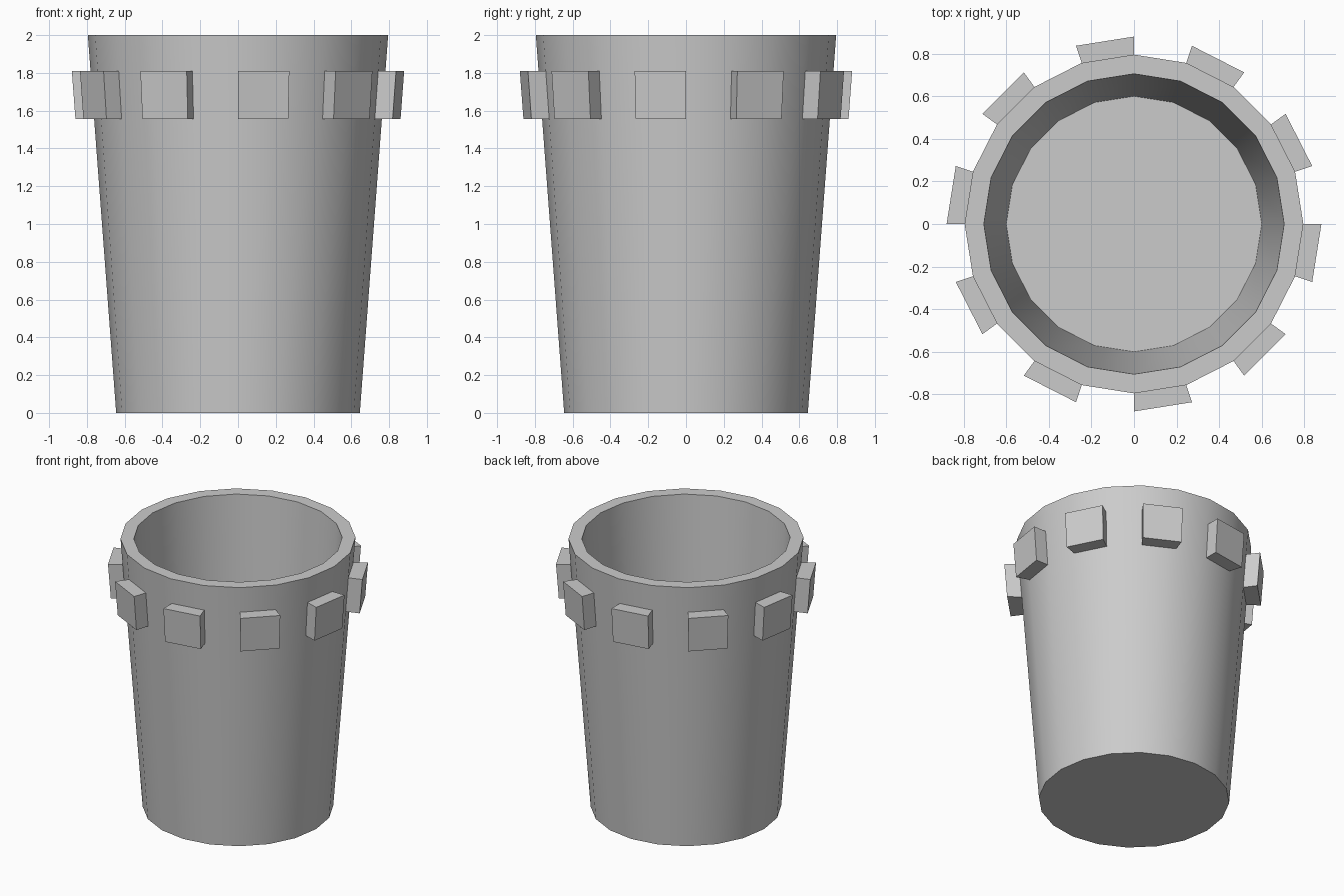
import bpy
import bmesh
import math

if "Cube" in bpy.data.objects:
    bpy.data.objects.remove(bpy.data.objects["Cube"])

SIDES = 20
STEP = 2 * math.pi / SIDES


def outer_radius(z):
    return 0.645 + 0.075 * z


def polar(r, i, z):
    return (r * math.cos(i * STEP), r * math.sin(i * STEP), z)


def finish(name, bm, smooth):
    bmesh.ops.recalc_face_normals(bm, faces=bm.faces)
    mesh = bpy.data.meshes.new(name)
    bm.to_mesh(mesh)
    bm.free()
    obj = bpy.data.objects.new(name, mesh)
    bpy.context.collection.objects.link(obj)
    if smooth:
        bpy.ops.object.select_all(action='DESELECT')
        obj.select_set(True)
        bpy.context.view_layer.objects.active = obj
        bpy.ops.object.shade_smooth_by_angle(angle=math.radians(30))
    return obj


# Tapered vessel: base, outer wall, flat rim, inner wall, floor
profile = [(outer_radius(0), 0), (outer_radius(2), 2), (0.705, 2), (0.60, 0.12)]
bm = bmesh.new()
rings = [[bm.verts.new(polar(r, i, z)) for i in range(SIDES)] for r, z in profile]
for a, b in zip(rings, rings[1:]):
    for i in range(SIDES):
        j = (i + 1) % SIDES
        bm.faces.new((a[i], a[j], b[j], b[i]))
bm.faces.new(rings[0])
bm.faces.new(rings[-1])
finish("vessel", bm, True)

# Raised blocks on every other side, rooted slightly inside the wall
bm = bmesh.new()
for i in range(1, SIDES, 2):
    quads = []
    for offset in (-0.02, 0.099):
        quads.append([bm.verts.new(polar(outer_radius(z) + offset, k, z))
                      for k, z in ((i, 1.555), (i + 1, 1.555), (i + 1, 1.81), (i, 1.81))])
    inner, outer = quads
    bm.faces.new(inner)
    bm.faces.new(outer)
    for k in range(4):
        n = (k + 1) % 4
        bm.faces.new((inner[k], inner[n], outer[n], outer[k]))
finish("rim_blocks", bm, False)
